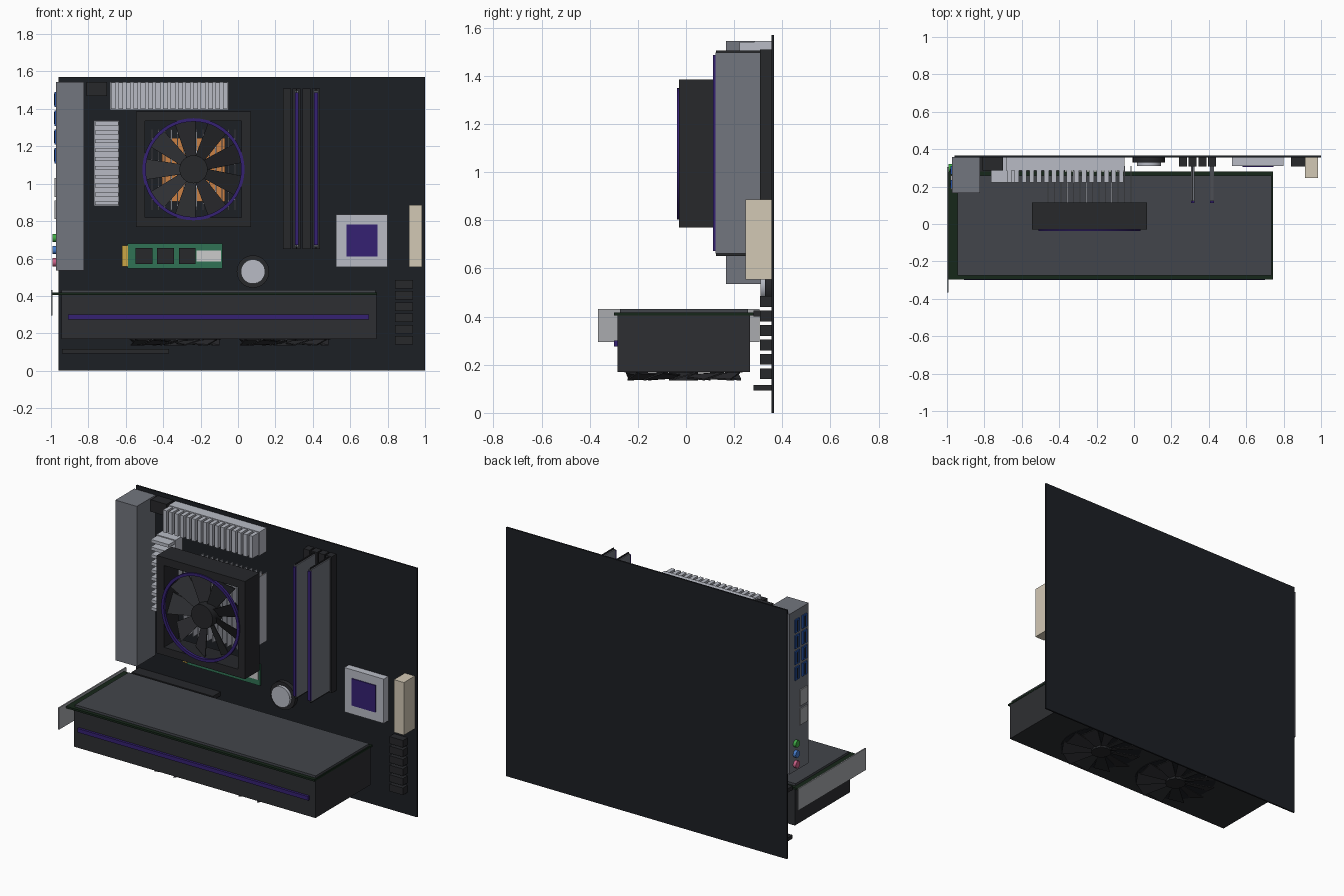
import bpy, bmesh, math
from mathutils import Matrix, Vector

if "Cube" in bpy.data.objects:
    bpy.data.objects.remove(bpy.data.objects["Cube"])


def mat(name, r, g, b):
    m = bpy.data.materials.new(name)
    m.diffuse_color = (r, g, b, 1)
    m.use_nodes = True
    m.node_tree.nodes["Principled BSDF"].inputs["Base Color"].default_value = m.diffuse_color
    return m


BOARD = mat("board_black", .012, .014, .018)
DARK = mat("dark_plastic", .02, .021, .024)
SHROUD = mat("shroud_grey", .027, .028, .032)
PLATE = mat("backplate_grey", .055, .06, .07)
COVER = mat("cover_grey", .17, .18, .21)
ALLOY = mat("alloy", .48, .5, .56)
STEEL = mat("steel", .4, .41, .43)
PURPLE = mat("purple", .035, .015, .17)
GREEN = mat("circuit_green", .03, .17, .09)
DEEP = mat("deep_green", .008, .02, .01)
GOLD = mat("gold", .6, .38, .06)
COPPER = mat("copper", .6, .22, .06)
BEIGE = mat("beige", .65, .58, .46)
BLUE = mat("port_blue", .02, .09, .4)
LABEL = mat("label_white", .7, .72, .7)


def finish(name, bm, m, smooth=False):
    bmesh.ops.recalc_face_normals(bm, faces=bm.faces)
    me = bpy.data.meshes.new(name)
    bm.to_mesh(me)
    bm.free()
    me.materials.append(m)
    ob = bpy.data.objects.new(name, me)
    bpy.context.collection.objects.link(ob)
    if smooth:
        bpy.context.view_layer.objects.active = ob
        ob.select_set(True)
        bpy.ops.object.shade_smooth_by_angle()
        ob.select_set(False)
    return ob


def boxes(name, m, *dims):
    """One object from boxes given as (x0, x1, y0, y1, z0, z1)."""
    bm = bmesh.new()
    for x0, x1, y0, y1, z0, z1 in dims:
        mx = Matrix.Translation(((x0 + x1) / 2, (y0 + y1) / 2, (z0 + z1) / 2))
        bmesh.ops.create_cube(bm, size=1, matrix=mx @ Matrix.Diagonal((x1 - x0, y1 - y0, z1 - z0, 1)))
    return finish(name, bm, m)


def disc(name, m, loc, r, depth, axis, seg=32):
    bm = bmesh.new()
    rot = Vector((0, 0, 1)).rotation_difference(Vector(axis)).to_matrix().to_4x4()
    bmesh.ops.create_cone(bm, cap_ends=True, segments=seg, radius1=r, radius2=r, depth=depth,
                          matrix=Matrix.Translation(loc) @ rot)
    return finish(name, bm, m, True)


def ring(name, m, loc, r, tube, axis_turn):
    """Flat ring with a square section."""
    bm = bmesh.new()
    n, prof = 48, [(-1, -1), (1, -1), (1, 1), (-1, 1)]
    mx = Matrix.Translation(loc) @ Matrix.Rotation(axis_turn, 4, 'X')
    rows = []
    for i in range(n):
        a = math.tau * i / n
        rows.append([bm.verts.new(mx @ Vector(((r + u * tube) * math.cos(a), (r + u * tube) * math.sin(a), v * tube)))
                     for u, v in prof])
    for i in range(n):
        p, q = rows[i], rows[(i + 1) % n]
        for j in range(4):
            k = (j + 1) % 4
            bm.faces.new((p[j], q[j], q[k], p[k]))
    return finish(name, bm, m, True)


def blades(name, m, loc, turn, n, r0, r1, w0, w1, pitch, start=0):
    """Pitched fan blades that widen outwards, local axis along z."""
    bm = bmesh.new()
    base = Matrix.Translation(loc) @ Matrix.Rotation(turn, 4, 'X')
    for i in range(n):
        mx = base @ Matrix.Rotation(start + math.tau * i / n, 4, 'Z')
        top, bot = [], []
        for r, w, s in ((r0, w0, -1), (r1, w1, -1), (r1, w1, 1), (r0, w0, 1)):
            z = s * w * pitch
            top.append(bm.verts.new(mx @ Vector((r, s * w, z + .003))))
            bot.append(bm.verts.new(mx @ Vector((r, s * w, z - .003))))
        bm.faces.new(top)
        bm.faces.new(bot[::-1])
        for j in range(4):
            k = (j + 1) % 4
            bm.faces.new((top[j], bot[j], bot[k], top[k]))
    return finish(name, bm, m)


# Board
boxes("main_board", BOARD, (-.96, 1, .355, .365, 0, 1.57))

# Rear port cover with ports
boxes("port_cover", COVER, (-.973, -.823, .167, .357, .535, 1.545))
usb = [(y, z) for y in (.287, .213) for z in (1.45, 1.35, 1.25, 1.15)]
boxes("usb_ports", BLUE, *[(-.98, -.96, y - .023, y + .023, z - .041, z + .041) for y, z in usb])
boxes("usb_tongues", DARK, *[(-.983, -.96, y - .006, y + .006, z - .032, z + .032) for y, z in usb])
boxes("network_ports", STEEL, *[(-.98, -.96, .185, .26, z - .05, z + .05) for z in (.98, .86)])
for tag, z, c in (("green", .71, (.05, .4, .06)), ("blue", .645, (.06, .2, .6)), ("pink", .58, (.6, .12, .25))):
    disc("audio_jack_" + tag, mat("jack_" + tag, *c), (-.978, .3, z), .022, .026, (1, 0, 0), 16)

# Power regulator heatsinks: base block plus fins
boxes("top_heatsink", ALLOY, (-.685, -.05, .285, .356, 1.395, 1.545),
      *[(-.68 + i * .04, -.655 + i * .04, .223, .287, 1.4, 1.54) for i in range(16)])
boxes("side_heatsink", ALLOY, (-.77, -.635, .285, .356, .88, 1.337),
      *[(-.765, -.64, .223, .287, .885 + i * .0474, .905 + i * .0474) for i in range(10)])
boxes("cpu_power_socket", DARK, (-.81, -.7, .287, .356, 1.47, 1.545))

# Processor cooler: copper base, fin stack, fan
cx, cz = -.238, 1.077
boxes("copper_base", COPPER, (-.405, -.07, .295, .356, .905, 1.245))
boxes("cooler_fins", ALLOY, *[(x - .003, x + .003, .11, .31, .86, 1.29)
                              for x in [cx - .221 + i * .034 for i in range(14)]])
h, t, ya, yb = .308, .05, -.03, .115
boxes("cooler_fan_frame", DARK,
      (cx - h, cx - h + t, ya, yb, cz - h, cz + h), (cx + h - t, cx + h, ya, yb, cz - h, cz + h),
      (cx - h + t, cx + h - t, ya, yb, cz + h - t, cz + h), (cx - h + t, cx + h - t, ya, yb, cz - h, cz - h + t))
ring("cooler_fan_ring", PURPLE, (cx, -.028, cz), .264, .009, math.pi / 2)
disc("cooler_fan_hub", DARK, (cx, .03, cz), .075, .1, (0, 1, 0))
blades("cooler_fan_blades", SHROUD, (cx, .03, cz), math.pi / 2, 9, .06, .256, .026, .056, .55, math.radians(20))

# Memory slots, and sticks in every second slot
slots = [.262 + i * .0517 for i in range(4)]
boxes("memory_slots", DARK, *[(x - .021, x + .021, .308, .356, .65, 1.51) for x in slots])
sticks = slots[1::2]
boxes("memory_boards", DARK, *[(x - .003, x + .003, .125, .32, .652, 1.505) for x in sticks])
boxes("memory_spreaders", COVER, *[(x + s - .0035, x + s + .0035, .122, .308, .662, 1.497)
                                   for x in sticks for s in (-.0065, .0065)])
boxes("memory_light_strips", PURPLE, *[(x - .01, x + .01, .112, .122, .672, 1.487) for x in sticks])

# Chipset heatsink, board power socket, drive ports
boxes("chipset_heatsink", ALLOY, (.525, .8, .31, .356, .555, .835))
boxes("chipset_panel", PURPLE, (.58, .745, .304, .312, .612, .782))
boxes("board_power_socket", BEIGE, (.915, .985, .247, .356, .555, .887))
boxes("drive_ports", DARK, *[(.84, .935, .308, .356, .14 + i * .06, .185 + i * .06) for i in range(6)])

# Storage stick
boxes("storage_board", GREEN, (-.59, -.082, .335, .345, .547, .68))
boxes("storage_socket", GOLD, (-.62, -.588, .33, .356, .556, .67))
boxes("storage_chips", DARK, *[(x, x + .09, .323, .336, .57, .657) for x in (-.547, -.432, -.316)])
boxes("storage_label", LABEL, (-.222, -.092, .331, .336, .583, .643))
boxes("storage_standoff", STEEL, (-.11, -.09, .344, .356, .6, .625))

# Coin battery
disc("battery_holder", DARK, (.08, .343, .53), .087, .028, (0, 1, 0))
disc("battery", ALLOY, (.08, .327, .53), .065, .035, (0, 1, 0))

# Expansion slots
boxes("expansion_slots", DARK, (-.94, -.37, .28, .356, .4, .425), (-.94, -.37, .28, .356, .093, .115))

# Graphics card
boxes("card_shroud", SHROUD, (-.945, .74, -.285, .265, .17, .405))
boxes("card_board", DEEP, (-.993, .742, -.298, .28, .405, .417))
boxes("card_backplate", PLATE, (-.945, .735, -.275, .258, .417, .431))
boxes("card_light_strip", PURPLE, (-.91, .7, -.3, -.283, .275, .3))
boxes("card_bracket", STEEL, (-1, -.992, -.365, .305, .295, .432))
for i, x in enumerate((-.335, .25)):
    disc(f"card_fan_well_{i}", BOARD, (x, -.01, .17), .245, .006, (0, 0, 1), 48)
    disc(f"card_fan_hub_{i}", DARK, (x, -.01, .153), .06, .036, (0, 0, 1))
    blades(f"card_fan_blades_{i}", SHROUD, (x, -.01, .152), math.pi, 11, .05, .235, .018, .048, .3)
